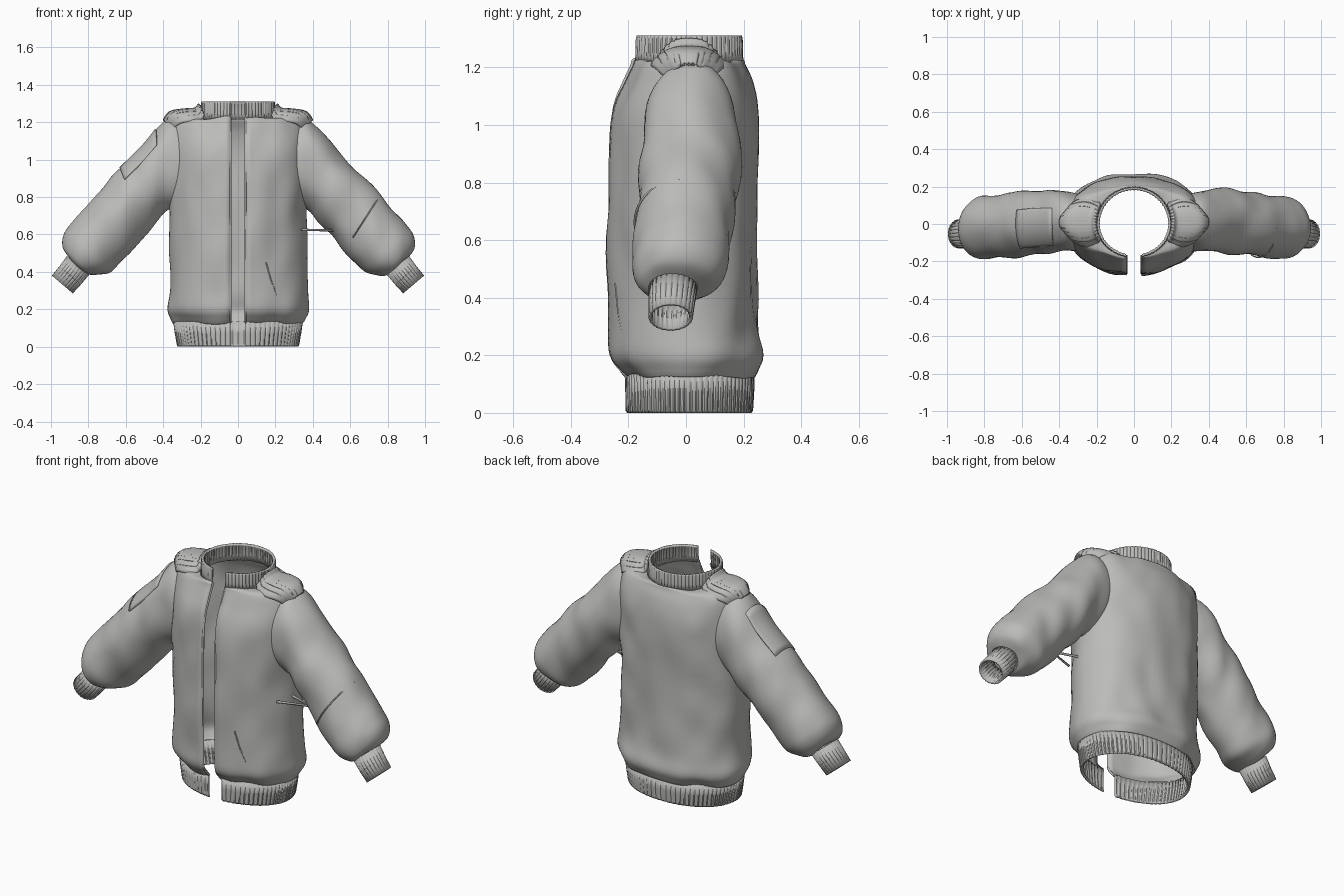
import bpy, bmesh, math
from mathutils import Vector, noise

cube = bpy.data.objects.get("Cube")
if cube:
    bpy.data.objects.remove(cube, do_unlink=True)

cloth = bpy.data.materials.new("grey_cloth")
cloth.use_nodes = True
GREY = (0.5, 0.5, 0.485, 1)
cloth.diffuse_color = GREY
cloth.node_tree.nodes["Principled BSDF"].inputs["Base Color"].default_value = GREY
GAP = 0.04


def dense(rows, k):
    """Smoothly interpolate a list of section tuples."""
    out = []
    last = len(rows) - 1
    for i in range(last):
        quad = [rows[max(0, min(last, j))] for j in (i - 1, i, i + 1, i + 2)]
        for s in range(k):
            t = s / k
            out.append(tuple(
                b + t / 2 * (c - a + t * (2 * a - 5 * b + 4 * c - d + t * (3 * (b - c) + d - a)))
                for a, b, c, d in zip(*quad)))
    return out + [rows[-1]]


def loft(name, rings, closed, thick=0.012, wrinkle=0.0, angle=40):
    """Skin rings of points into a thin cloth shell."""
    bm = bmesh.new()
    grid = [[bm.verts.new(p) for p in ring] for ring in rings]
    n = len(grid[0])
    for lo, hi in zip(grid, grid[1:]):
        for i in range(n if closed else n - 1):
            j = (i + 1) % n
            bm.faces.new((lo[i], lo[j], hi[j], hi[i]))
    bm.normal_update()
    if wrinkle:
        moves = [(v, v.normal * wrinkle * noise.noise(Vector((v.co.x * 9, v.co.y * 6, v.co.z * 5))))
                 for v in bm.verts]
        for v, m in moves:
            v.co += m
    mesh = bpy.data.meshes.new(name)
    bm.to_mesh(mesh)
    bm.free()
    mesh.materials.append(cloth)
    ob = bpy.data.objects.new(name, mesh)
    bpy.context.collection.objects.link(ob)
    bpy.ops.object.select_all(action='DESELECT')
    ob.select_set(True)
    bpy.context.view_layer.objects.active = ob
    bpy.ops.object.shade_smooth_by_angle(angle=math.radians(angle))
    if thick:
        shell = ob.modifiers.new("Thickness", 'SOLIDIFY')
        shell.thickness = thick
        shell.offset = -1
    return ob


def tube(name, points, radius):
    curve = bpy.data.curves.new(name, 'CURVE')
    curve.dimensions = '3D'
    curve.bevel_depth = radius
    curve.bevel_resolution = 1
    curve.use_fill_caps = True
    line = curve.splines.new('POLY')
    line.points.add(len(points) - 1)
    for p, co in zip(line.points, points):
        p.co = (*co, 1)
    curve.materials.append(cloth)
    bpy.context.collection.objects.link(bpy.data.objects.new(name, curve))


def body_ring(row, n, rib=0.0, power=2.0):
    """Oval ring, open at the front; row = height, half width, front, back."""
    z, rx, front, back = row
    g = math.asin(GAP / rx)
    ring = []
    for i in range(n + 1):
        t = -math.pi / 2 + g + (2 * math.pi - 2 * g) * i / n
        c, s = math.cos(t), math.sin(t)
        d = rib if i % 4 == 0 else 0
        e = 2 / power if s > 0 else 1
        x = math.copysign(abs(c) ** e, c) * (rx - d)
        y = s * (front - d) if s < 0 else s ** e * (back - d)
        if i in (0, n):
            x = math.copysign(GAP, x)
        ring.append((x, y, z))
    return ring


def sleeve_ring(row, side, n, start=0.0, end=2 * math.pi, grow=0.0, rib=0.0):
    """Oval ring; row = upper x, z, lower x, z, middle y, half depth."""
    ux, uz, lx, lz, yc, ry = row
    top, low = Vector((ux, 0, uz)), Vector((lx, 0, lz))
    mid, half = (top + low) / 2, (top - low) / 2
    ring = []
    for i in range(n):
        a = start + (end - start) * i / n
        d = grow - (rib if i % 4 == 0 else 0)
        p = mid + half * (1 + d / half.length) * math.cos(a)
        ring.append((side * p.x, yc - side * (ry + d) * math.sin(a), p.z))
    return ring


# Body shell
body_rows = dense([
    (0.125, 0.345, 0.212, 0.235), (0.15, 0.36, 0.235, 0.25), (0.2, 0.38, 0.267, 0.268),
    (0.3, 0.37, 0.27, 0.25), (0.5, 0.365, 0.27, 0.245), (0.72, 0.372, 0.272, 0.247),
    (0.93, 0.372, 0.27, 0.25), (1.06, 0.37, 0.252, 0.248), (1.15, 0.365, 0.215, 0.228),
    (1.205, 0.345, 0.188, 0.205), (1.222, 0.28, 0.183, 0.2), (1.225, 0.19, 0.178, 0.192)], 4)
body_rings = [body_ring(r, 72, power=2.25) for r in body_rows]
loft("jacket_body", body_rings, False, wrinkle=0.014)

# Ribbed waistband and collar
loft("waistband", [body_ring(r, 288, 0.004, 2.15) for r in (
    (0, 0.322, 0.207, 0.228), (0.008, 0.327, 0.212, 0.233),
    (0.07, 0.338, 0.213, 0.237), (0.135, 0.347, 0.214, 0.238))], False, angle=25)
loft("collar", [body_ring(r, 240, 0.003) for r in (
    (1.215, 0.203, 0.182, 0.2), (1.25, 0.2, 0.18, 0.198),
    (1.302, 0.199, 0.179, 0.197), (1.31, 0.196, 0.176, 0.194))], False, angle=25)

# Zip edging down both sides of the opening
for name, end in (("right_zip_edge", 0), ("left_zip_edge", -1)):
    tube(name, [(r[end][0], r[end][1] + 0.007, r[end][2]) for r in body_rings[1:]], 0.006)

K = 6
sleeve_rows = dense([
    (0.26, 1.19, 0.33, 0.75, 0.01, 0.15), (0.375, 1.222, 0.385, 0.715, 0.015, 0.165),
    (0.51, 1.07, 0.43, 0.665, 0.015, 0.172), (0.63, 0.95, 0.49, 0.60, 0.005, 0.172),
    (0.76, 0.81, 0.57, 0.515, -0.005, 0.17), (0.88, 0.67, 0.635, 0.445, -0.015, 0.166),
    (0.935, 0.60, 0.69, 0.39, -0.02, 0.16), (0.94, 0.53, 0.765, 0.38, -0.03, 0.13),
    (0.905, 0.475, 0.805, 0.39, -0.045, 0.085)], K)
cuff_rows = [(0.915, 0.485, 0.795, 0.385, -0.045, 0.085),
             (0.955, 0.43, 0.84, 0.332, -0.05, 0.081),
             (0.995, 0.38, 0.883, 0.285, -0.053, 0.077)]


def shoulder_patch(side):
    """Ribbed pad fanning out from the collar onto the shoulder."""
    profile = dense([(0.0, 1.29, 0.085), (0.15, 1.26, 0.095), (0.5, 1.254, 0.115),
                     (0.85, 1.242, 0.095), (1.0, 1.205, 0.055)], 4)
    rings = []
    for s, z, width in profile:
        ring = []
        for i in range(49):
            t = (i / 24 - 1) * side
            y = width * t
            x0 = 0.197 * math.sqrt(1 - (y / 0.2) ** 2)
            x = x0 + (0.385 - 0.05 * t * t - x0) * s
            groove = 0.004 if i % 4 == 0 else 0
            ring.append((side * x, y + 0.01, z - groove - 0.05 * abs(t) ** 3))
        rings.append(ring)
    # Rings run outward, so flip them to face upward
    return [ring[::-1] for ring in rings[::-1]][::-1]


for label, side in (("left", 1), ("right", -1)):
    loft(label + "_sleeve", [sleeve_ring(r, side, 48) for r in sleeve_rows], True, wrinkle=0.014)
    loft(label + "_cuff", [sleeve_ring(r, side, 96, rib=0.003) for r in cuff_rows],
         True, thick=0.01, angle=25)
    pad = [ring[::-1] for ring in shoulder_patch(side)]
    loft(label + "_shoulder_patch", pad, False, thick=0.02, angle=25)

    # Slanted pocket welt on the front
    welt = []
    for x, z in ((0.15, 0.45), (0.175, 0.36), (0.2, 0.29), (0.22, 0.23)):
        welt.append((side * x, -0.268 * math.sqrt(1 - (x / 0.37) ** 2), z))
    tube(label + "_pocket_welt", welt, 0.004)

# Flat pocket on the right upper sleeve
pocket_rows = sleeve_rows[int(K * 1.6):K * 3 + 1]
loft("sleeve_pocket", [sleeve_ring(r, -1, 14, -0.85, 0.5, 0.009) for r in pocket_rows],
     False, thick=0.009)

# Seam band across the left sleeve
seam = sleeve_ring(sleeve_rows[K * 4], 1, 30, 0.1, 2.2, 0.003)
tube("sleeve_seam", seam, 0.004)

# Small cord loop under the left arm
tube("cord_loop", [(0.34, -0.13, 0.625), (0.51, -0.07, 0.622), (0.35, -0.02, 0.625)], 0.007)
